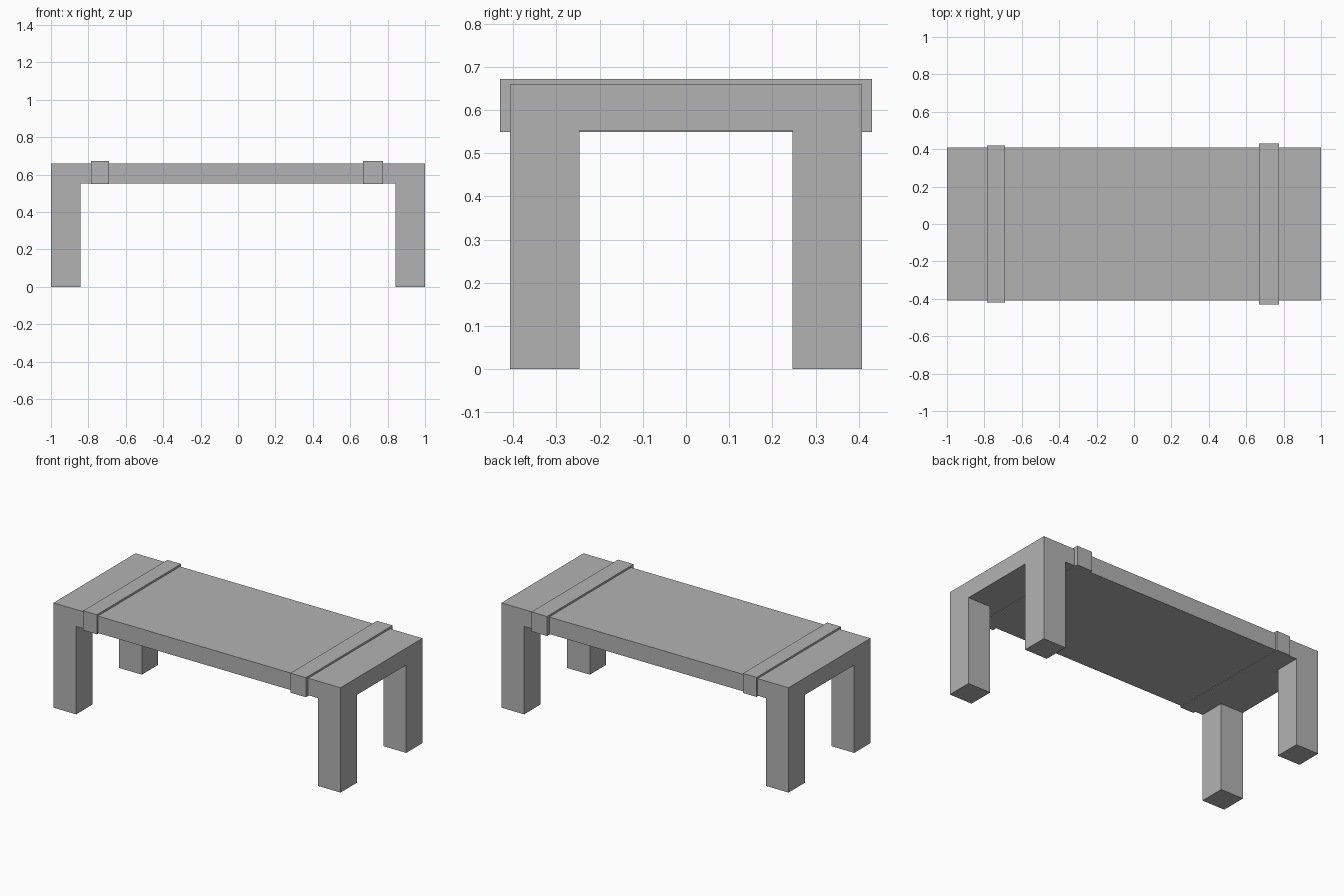
import bpy
import bmesh
from mathutils import Vector

cube = bpy.data.objects.get("Cube")
if cube:
    bpy.data.objects.remove(cube, do_unlink=True)

grey = bpy.data.materials.new("plain_grey")
grey.use_nodes = True
colour = (0.45, 0.45, 0.45, 1)
grey.diffuse_color = colour
grey.node_tree.nodes["Principled BSDF"].inputs["Base Color"].default_value = colour


def box(bm, low, high):
    low, high = Vector(low), Vector(high)
    verts = bmesh.ops.create_cube(bm, size=1)["verts"]
    for v in verts:
        v.co = (low + high) / 2 + v.co * (high - low)


def finish(bm, name):
    bmesh.ops.recalc_face_normals(bm, faces=bm.faces)
    mesh = bpy.data.meshes.new(name)
    bm.to_mesh(mesh)
    bm.free()
    mesh.materials.append(grey)
    obj = bpy.data.objects.new(name, mesh)
    bpy.context.collection.objects.link(obj)
    return obj


HALF_X, HALF_Y = 1.0, 0.408
LEG_X, LEG_Y = 0.842, 0.246      # inner edges of the legs
UNDER, TOP = 0.553, 0.66

# Table body: a slab cut along the leg edges, its corners extruded down to the floor
bm = bmesh.new()
box(bm, (-HALF_X, -HALF_Y, UNDER), (HALF_X, HALF_Y, TOP))
for axis, cut in ((0, LEG_X), (1, LEG_Y)):
    for side in (-1, 1):
        point, normal = Vector(), Vector()
        point[axis], normal[axis] = side * cut, 1
        bmesh.ops.bisect_plane(bm, geom=bm.verts[:] + bm.edges[:] + bm.faces[:],
                               plane_co=point, plane_no=normal)
bm.normal_update()
corners = []
for f in bm.faces:
    c = f.calc_center_median()
    if f.normal.z < -0.9 and abs(c.x) > LEG_X and abs(c.y) > LEG_Y:
        corners.append(f)
for f in corners:
    foot = bmesh.ops.extrude_discrete_faces(bm, faces=[f])["faces"][0]
    for v in foot.verts:
        v.co.z = 0
finish(bm, "table_top_and_legs")

# Raised bands wrapped around the slab near each end
for name, x0, x1, y in (("right_band", -0.785, -0.69, 0.419),
                        ("left_band", 0.667, 0.775, 0.431)):
    bm = bmesh.new()
    box(bm, (x0, -y, 0.549), (x1, y, 0.672))
    finish(bm, name)
